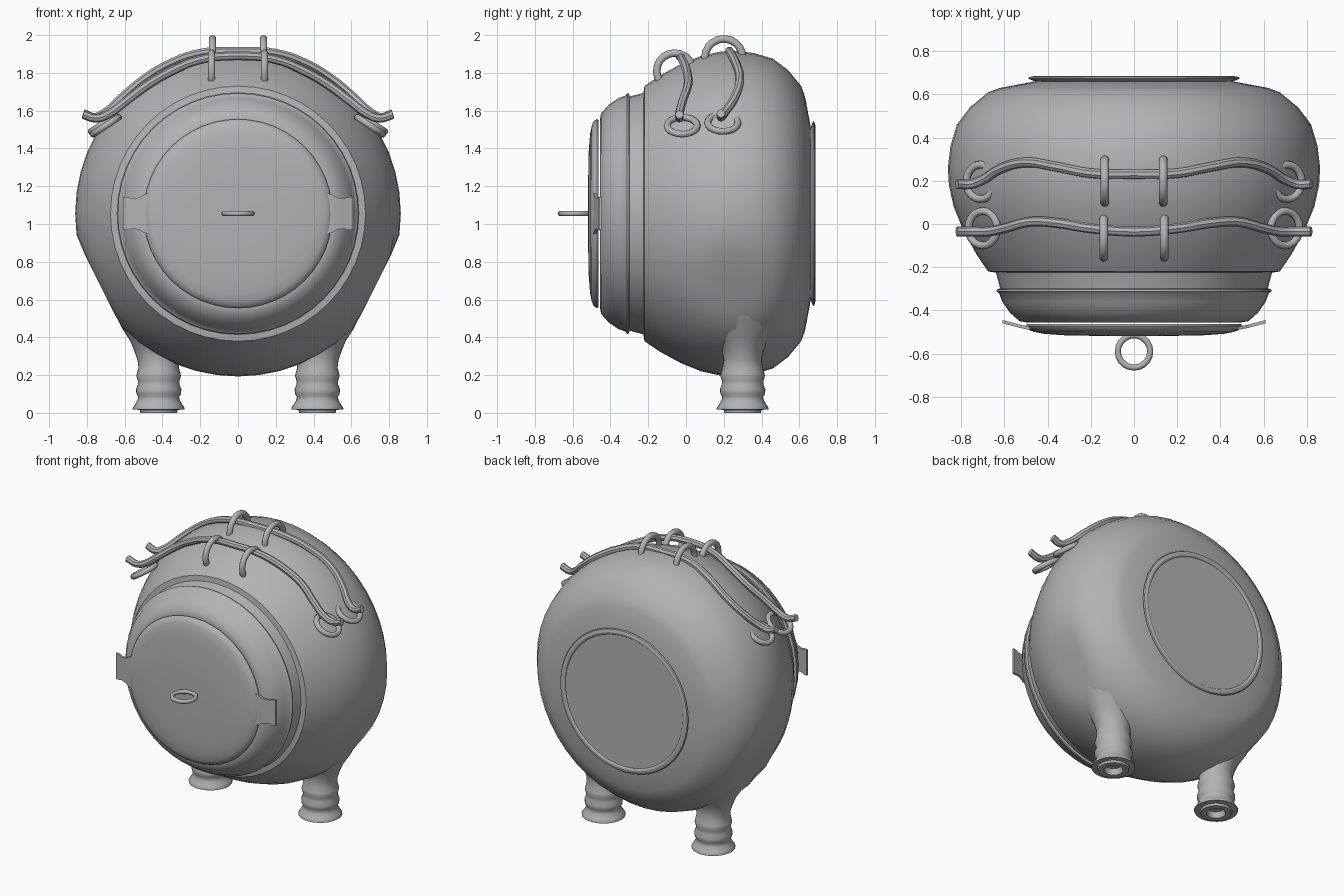
import bpy, bmesh, math
from mathutils import Matrix, Vector

old = bpy.data.objects.get("Cube")
if old:
    bpy.data.objects.remove(old, do_unlink=True)

CENTRE = 1.055
clay = bpy.data.materials.new("grey_clay")
clay.use_nodes = True
GREY = (0.45, 0.45, 0.45, 1)
clay.diffuse_color = GREY
clay.node_tree.nodes["Principled BSDF"].inputs["Base Color"].default_value = GREY


def finish(name, bm, angle=40):
    bmesh.ops.recalc_face_normals(bm, faces=bm.faces[:])
    mesh = bpy.data.meshes.new(name)
    bm.to_mesh(mesh)
    bm.free()
    mesh.materials.append(clay)
    obj = bpy.data.objects.new(name, mesh)
    bpy.context.collection.objects.link(obj)
    bpy.ops.object.select_all(action='DESELECT')
    obj.select_set(True)
    bpy.context.view_layer.objects.active = obj
    bpy.ops.object.shade_smooth_by_angle(angle=math.radians(angle))
    return obj


def loft(bm, rings, cap=True):
    """Bridge equal-length rings of points, closing both ends."""
    loops = [[bm.verts.new(p) for p in ring] for ring in rings]
    n = len(loops[0])
    for a, b in zip(loops, loops[1:]):
        for i in range(n):
            j = (i + 1) % n
            bm.faces.new((a[i], a[j], b[j], b[i]))
    if cap:
        bm.faces.new(loops[0])
        bm.faces.new(loops[-1])


def ellipse(cx, cy, z, rx, ry, n):
    return [Vector((cx + rx * math.cos(2 * math.pi * i / n),
                    cy + ry * math.sin(2 * math.pi * i / n), z)) for i in range(n)]


def lathe_y(profile, n=48):
    """Revolve (radius, y) pairs around the pot's horizontal axis."""
    bm = bmesh.new()
    loft(bm, [ellipse(0, 0, y, r, r, n) for r, y in profile])
    bm.transform(Matrix.Translation((0, 0, CENTRE)) @ Matrix.Rotation(-math.pi / 2, 4, 'X'))
    return bm


def torus(name, centre, rot, major, minor, n=20, m=10):
    bm = bmesh.new()
    rings = []
    for i in range(n + 1):
        a = 2 * math.pi * i / n
        rings.append([Vector(((major + minor * math.cos(b)) * math.cos(a),
                              (major + minor * math.cos(b)) * math.sin(a),
                              minor * math.sin(b)))
                      for b in (2 * math.pi * k / m for k in range(m))])
    loft(bm, rings, cap=False)
    bmesh.ops.remove_doubles(bm, verts=bm.verts[:], dist=1e-5)
    bm.transform(Matrix.Translation(centre) @ rot)
    return finish(name, bm)


# Round pot lying on its side, flattened towards the hips
pot = lathe_y([(.50, -.455), (.53, -.45), (.575, -.41), (.61, -.36), (.625, -.32),
               (.637, -.312), (.635, -.303), (.62, -.298), (.635, -.24), (.64, -.225),
               (.675, -.22), (.73, -.14), (.79, -.03), (.835, .08), (.857, .18),
               (.862, .26), (.85, .36), (.82, .46), (.76, .54), (.675, .61),
               (.62, .63), (.46, .66)])
for v in pot.verts:
    if v.co.z < .89:
        limit = .56 + (v.co.z - .335) * .5
        if abs(v.co.x) > limit:
            v.co.x = math.copysign(limit, v.co.x)
finish("pot_body", pot)

# Base plate with a thin raised rim
finish("base_plate", lathe_y([(.44, .655), (.47, .665), (.49, .673), (.485, .68),
                              (.465, .685), (.455, .682), (.45, .676)]), 30)

# Lid with two side ears and a pull ring
finish("lid", lathe_y([(.495, -.463), (.50, -.472), (.49, -.488), (.465, -.499),
                       (.42, -.508), (.33, -.515), (.18, -.518), (.03, -.519)]))
for side, label in ((1, "left"), (-1, "right")):
    bm = bmesh.new()
    sections = ((.44, .12, -.494), (.50, .10, -.487), (.525, .085, -.482),
                (.56, .08, -.473), (.585, .088, -.466), (.61, .088, -.46))
    loft(bm, [[Vector((side * x, y + dy, CENTRE + s * h))
               for dy, s in ((0, -1), (0, 1), (.015, 1), (.015, -1))]
              for x, h, y in sections])
    finish(label + "_lid_ear", bm, 30)
torus("lid_pull_ring", (0, -.59, CENTRE), Matrix.Identity(4), .075, .014)

# Legs: a hip swelling out of the pot, then a ringed foot with a hollow sole
HIP = ((.95, .62, .2, .15), (.8, .57, .21, .2), (.6, .49, .2, .22), (.45, .425, .19, .19),
       (.38, .42, .15, .135), (.33, .42, .13, .11), (.28, .42, .112, .1), (.24, .42, .107, .107))
FOOT = ((.21, .115), (.195, .118), (.17, .11), (.15, .11), (.125, .12), (.1, .118),
        (.085, .108), (.065, .113), (.04, .128), (.025, .138), (.018, .137),
        (.016, .1), (0, .097), (0, .06), (.04, .05))
for side, label in ((1, "left"), (-1, "right")):
    bm = bmesh.new()
    rings = [ellipse(side * cx, .3, z, rx, ry, 32) for z, cx, rx, ry in HIP]
    rings += [ellipse(side * .42, .3, z, r, r, 32) for z, r in FOOT]
    loft(bm, rings)
    finish(label + "_leg", bm, 50)


# Wires bent over the top of the pot
def wire(name, half):
    pts = [(-x, y, z) for x, y, z in reversed(half[1:])] + list(half)
    curve = bpy.data.curves.new(name, 'CURVE')
    curve.dimensions = '3D'
    curve.bevel_depth = .023
    curve.bevel_resolution = 2
    curve.resolution_u = 5
    curve.use_fill_caps = True
    spline = curve.splines.new('BEZIER')
    spline.bezier_points.add(len(pts) - 1)
    for bp, p in zip(spline.bezier_points, pts):
        bp.co = p
        bp.handle_left_type = bp.handle_right_type = 'AUTO'
    temp = bpy.data.objects.new(name + "_path", curve)
    bpy.context.collection.objects.link(temp)
    bpy.context.view_layer.update()
    mesh = bpy.data.meshes.new_from_object(temp)
    bpy.data.objects.remove(temp, do_unlink=True)
    bm = bmesh.new()
    bm.from_mesh(mesh)
    bpy.data.meshes.remove(mesh)
    finish(name, bm)


wire("rear_wire", ((0, .23, 1.915), (.2, .235, 1.905), (.36, .265, 1.85), (.5, .285, 1.765),
                   (.62, .255, 1.665), (.71, .2, 1.585), (.76, .185, 1.565), (.82, .185, 1.585)))
wire("front_wire", ((0, -.035, 1.89), (.2, -.02, 1.87), (.36, .005, 1.805), (.48, .01, 1.735),
                    (.6, -.02, 1.645), (.68, -.035, 1.585), (.75, -.035, 1.56), (.82, -.035, 1.58)))

# Staple rings over each wire, and rings that hold the wire ends
upright = Matrix.Rotation(math.pi / 2, 4, 'Y')
for side, label in ((1, "left"), (-1, "right")):
    tilt = Matrix.Rotation(side * .59, 4, 'Y')
    torus(label + "_rear_staple", (side * .135, .2, 1.88), upright, .1, .02)
    torus(label + "_front_staple", (side * .14, -.06, 1.81), upright, .095, .02)
    torus(label + "_rear_end_ring", (side * .71, .195, 1.535), tilt, .08, .018)
    torus(label + "_front_end_ring", (side * .70, -.02, 1.52), tilt, .08, .018)
